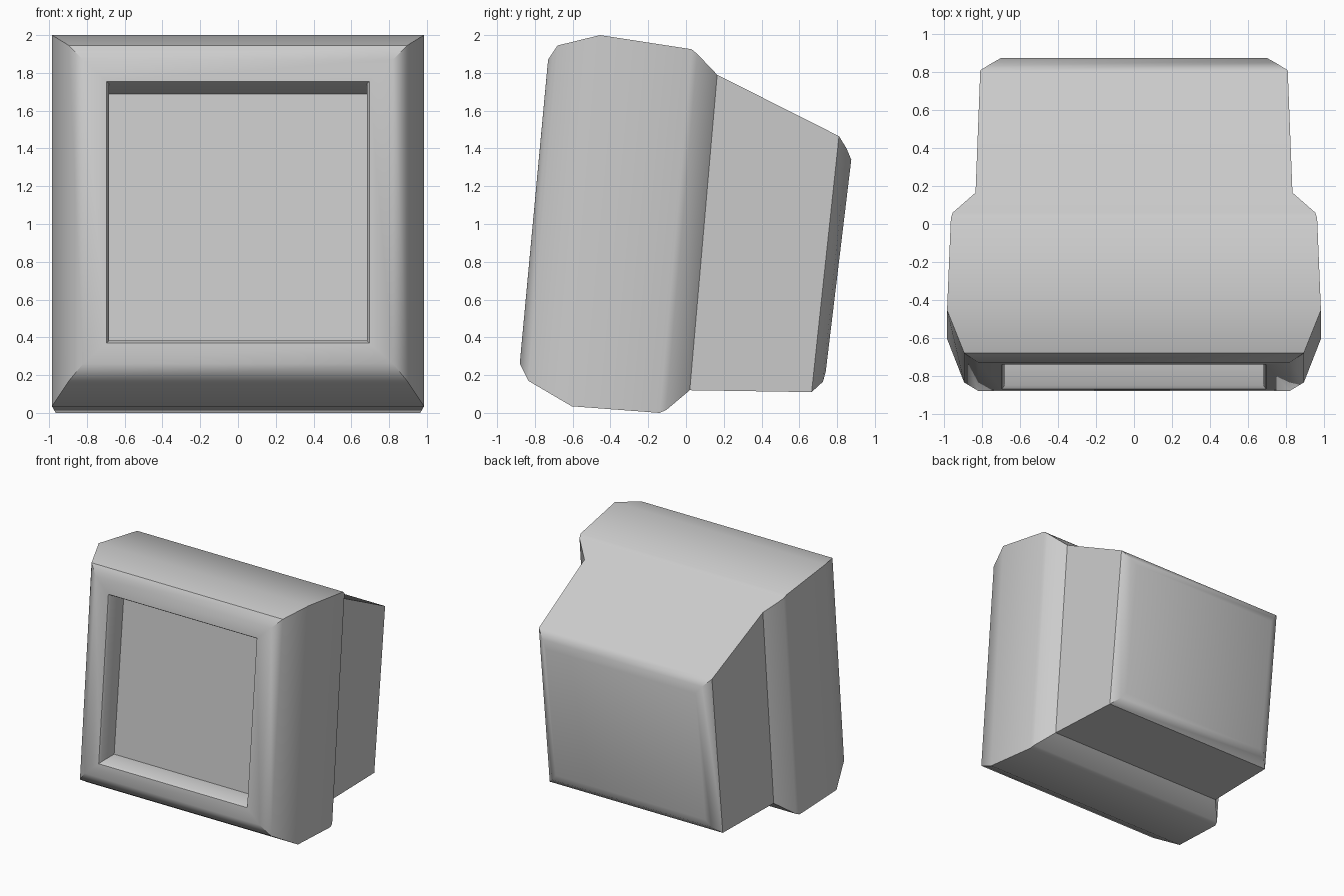
import bpy
import bmesh
import math

cube = bpy.data.objects.get("Cube")
if cube:
    bpy.data.objects.remove(cube, do_unlink=True)


def material(name, rgb):
    mat = bpy.data.materials.new(name)
    mat.use_nodes = True
    colour = (*rgb, 1.0)
    mat.diffuse_color = colour
    mat.node_tree.nodes["Principled BSDF"].inputs["Base Color"].default_value = colour
    return mat


grey = material("plain grey", (0.6, 0.6, 0.6))


def loft(name, rings, cap_start=False, cap_end=False):
    """Skin tilted rectangles: half width, bottom (y, z), top (y, z)."""
    bm = bmesh.new()
    loops = []
    for x, (yb, zb), (yt, zt) in rings:
        corners = [(-x, yb, zb), (x, yb, zb), (x, yt, zt), (-x, yt, zt)]
        loops.append([bm.verts.new(c) for c in corners])
    for a, b in zip(loops, loops[1:]):
        for i in range(4):
            j = (i + 1) % 4
            bm.faces.new((a[j], a[i], b[i], b[j]))
    if cap_start:
        bm.faces.new(loops[0])
    if cap_end:
        bm.faces.new(reversed(loops[-1]))
    mesh = bpy.data.meshes.new(name)
    bm.to_mesh(mesh)
    bm.free()
    obj = bpy.data.objects.new(name, mesh)
    bpy.context.collection.objects.link(obj)
    mesh.materials.append(grey)
    bpy.ops.object.select_all(action="DESELECT")
    obj.select_set(True)
    bpy.context.view_layer.objects.active = obj
    bpy.ops.object.shade_smooth_by_angle(angle=math.radians(37))
    return obj


# Rectangles from the screen opening outwards, then towards the back
rim_outer = (0.695, (-0.87, 0.37), (-0.741, 1.755))
rim_inner = (0.683, (-0.85, 0.382), (-0.722, 1.742))
screen_edge = (0.683, (-0.68, 0.382), (-0.55, 1.687))

# Recessed screen with its surrounding walls
loft("screen_recess", [screen_edge, rim_inner, rim_outer], cap_start=True)

# Outer casing: front frame, thick bezel, step, tapering rear housing
loft("casing", [
    rim_outer,
    (0.82, (-0.88, 0.26), (-0.73, 1.87)),
    (0.895, (-0.835, 0.17), (-0.68, 1.945)),
    (0.985, (-0.605, 0.035), (-0.455, 2.0)),
    (0.965, (-0.14, 0.0), (0.03, 1.925)),
    (0.955, (-0.105, 0.015), (0.06, 1.90)),
    (0.835, (0.02, 0.12), (0.165, 1.79)),
    (0.81, (0.665, 0.11), (0.81, 1.465)),
    (0.745, (0.725, 0.165), (0.85, 1.40)),
    (0.70, (0.74, 0.22), (0.875, 1.34)),
], cap_end=True)
